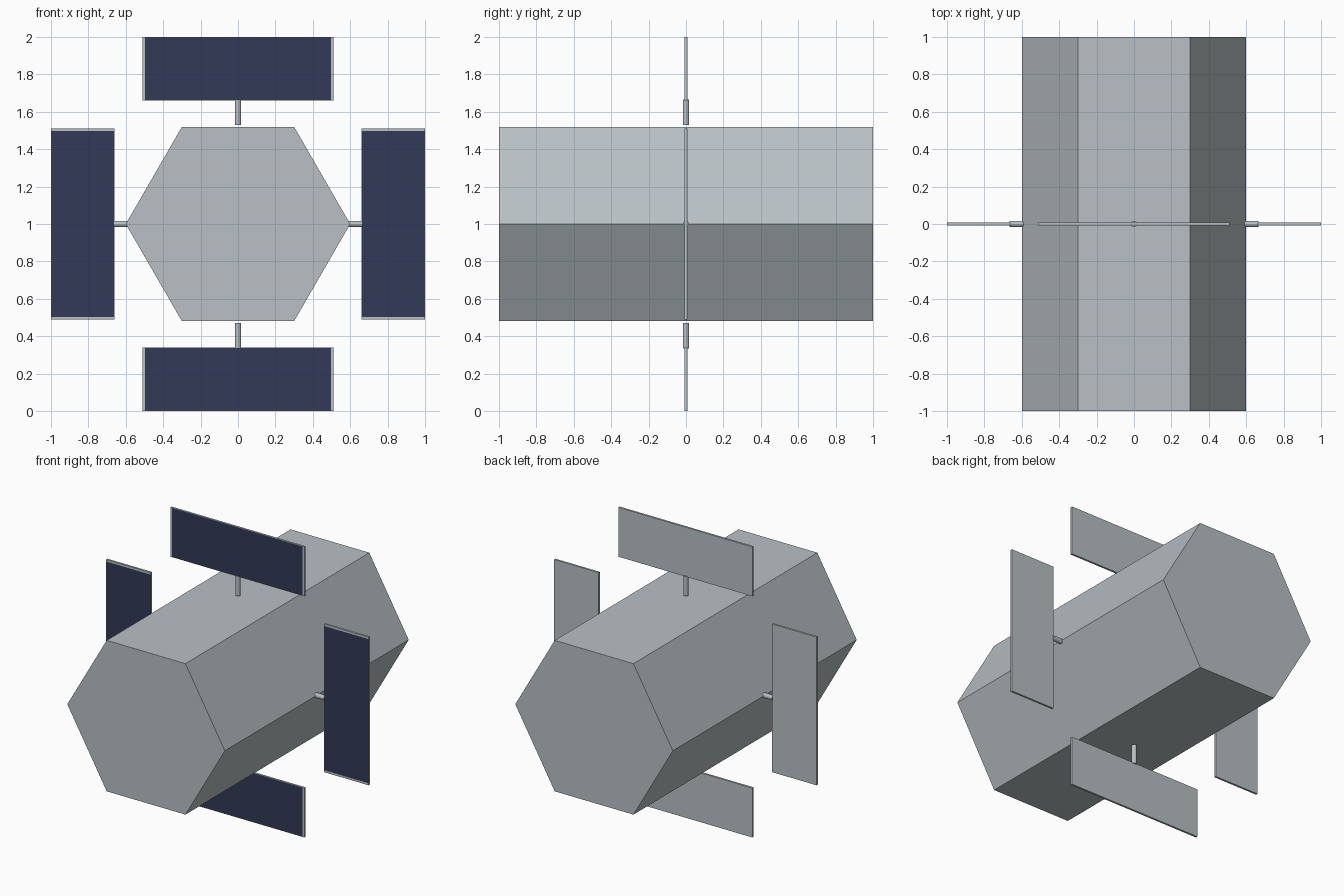
import bpy
import bmesh
from math import pi, radians
from mathutils import Matrix, Vector

default = bpy.data.objects.get("Cube")
if default:
    bpy.data.objects.remove(default, do_unlink=True)


def make_material(name, rgb):
    mat = bpy.data.materials.new(name)
    mat.use_nodes = True
    mat.diffuse_color = (*rgb, 1)
    mat.node_tree.nodes["Principled BSDF"].inputs["Base Color"].default_value = (*rgb, 1)
    return mat


hull_grey = make_material("hull_grey", (0.48, 0.53, 0.55))
cell_blue = make_material("cell_blue", (0.032, 0.041, 0.095))

CENTRE = Matrix.Translation((0, 0, 1))


def add_object(name, bm, matrix, materials):
    bm.transform(matrix)
    bmesh.ops.recalc_face_normals(bm, faces=bm.faces)
    mesh = bpy.data.meshes.new(name)
    bm.to_mesh(mesh)
    bm.free()
    for mat in materials:
        mesh.materials.append(mat)
    obj = bpy.data.objects.new(name, mesh)
    bpy.context.collection.objects.link(obj)
    return obj


def prism(radius, length, sides):
    bm = bmesh.new()
    bmesh.ops.create_cone(bm, cap_ends=True, segments=sides,
                          radius1=radius, radius2=radius, depth=length)
    return bm


# Hexagonal body lying front to back, with edges pointing left and right
lay_down = Matrix.Rotation(pi / 2, 4, "X") @ Matrix.Rotation(pi / 2, 4, "Z")
add_object("body", prism(0.6, 2, 6), CENTRE @ lay_down, [hull_grey])


def panel():
    """Upright panel above the axis, with a blue inset on its front face."""
    bm = bmesh.new()
    bmesh.ops.create_cube(bm, size=1, matrix=Matrix.Translation((0, 0, 0.83))
                          @ Matrix.Diagonal((1.02, 0.014, 0.34, 1)))
    bm.normal_update()
    front = min(bm.faces, key=lambda f: f.normal.y)
    bmesh.ops.inset_individual(bm, faces=[front], thickness=0.004)
    # Wider frame at the two short ends
    bmesh.ops.scale(bm, vec=Vector((0.978, 1, 1)), verts=front.verts)
    front.material_index = 1
    return bm


# Four panels and their struts around the body
for side, angle in (("top", 0), ("left", 90), ("bottom", 180), ("right", 270)):
    turn = CENTRE @ Matrix.Rotation(radians(angle), 4, "Y")
    add_object(side + "_panel", panel(), turn, [hull_grey, cell_blue])
    add_object(side + "_strut", prism(0.017, 0.135, 12),
               turn @ Matrix.Translation((0, 0, 0.5975)), [hull_grey])
